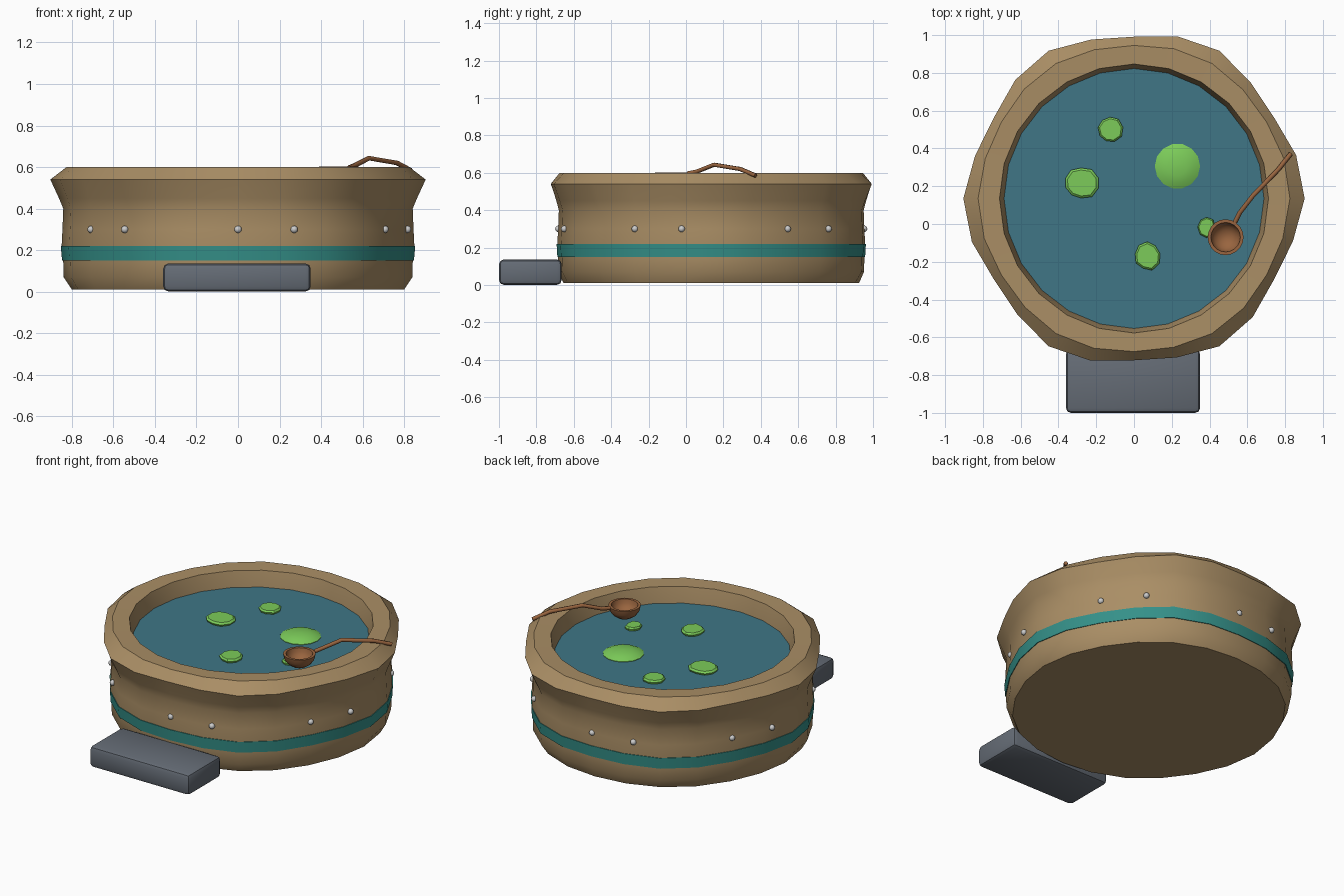
import bpy, bmesh, math, random
from mathutils import Vector

if "Cube" in bpy.data.objects:
    bpy.data.objects.remove(bpy.data.objects["Cube"])

random.seed(4)
CY = 0.135          # tub centre in y
SIDES = 24
WATER_Z = 0.50


def material(name, rgb):
    m = bpy.data.materials.new(name)
    m.diffuse_color = (*rgb, 1)
    m.use_nodes = True
    m.node_tree.nodes["Principled BSDF"].inputs["Base Color"].default_value = m.diffuse_color
    return m


WOOD = material("tan_wood", (0.40, 0.27, 0.13))
TEAL = material("teal_band", (0.035, 0.28, 0.25))
WATER = material("water", (0.05, 0.18, 0.24))
LEAF = material("leaf_green", (0.20, 0.60, 0.10))
COPPER = material("copper", (0.32, 0.13, 0.05))
SLATE = material("slate", (0.13, 0.15, 0.18))


def finish(bm, name, mat=None, angle=30):
    bmesh.ops.recalc_face_normals(bm, faces=bm.faces[:])
    me = bpy.data.meshes.new(name)
    bm.to_mesh(me)
    bm.free()
    ob = bpy.data.objects.new(name, me)
    bpy.context.collection.objects.link(ob)
    if mat:
        me.materials.append(mat)
    bpy.ops.object.select_all(action='DESELECT')
    ob.select_set(True)
    bpy.context.view_layer.objects.active = ob
    bpy.ops.object.shade_smooth_by_angle(angle=math.radians(angle))
    return ob


def lobed(r, amp, a):
    """Radius of the six-lobed hand-carved outline."""
    return r + amp * math.cos(6 * a - 0.35)


def lathe(name, profile, mat, centre=(0, CY), sides=SIDES, angle=30, closed=False):
    """Spin (radius, lobe amount, z) points; caps the ends unless closed."""
    bm = bmesh.new()
    rings = []
    for r, amp, z in profile:
        ring = []
        for i in range(sides):
            a = 2 * math.pi * i / sides
            q = lobed(r, amp, a)
            ring.append(bm.verts.new((centre[0] + q * math.cos(a), centre[1] + q * math.sin(a), z)))
        rings.append(ring)
    pairs = list(zip(rings, rings[1:]))
    if closed:
        pairs.append((rings[-1], rings[0]))
    for lo, hi in pairs:
        for i in range(sides):
            j = (i + 1) % sides
            bm.faces.new((lo[i], lo[j], hi[j], hi[i]))
    if not closed:
        bm.faces.new(rings[0])
        bm.faces.new(rings[-1])
    return finish(bm, name, mat, angle)


# Tub body with flared rim and inner wall
lathe("tub", [
    (0.795, 0.005, 0.01), (0.828, 0.012, 0.07), (0.830, 0.012, 0.14),
    (0.836, 0.014, 0.22), (0.832, 0.014, 0.30), (0.828, 0.014, 0.40),
    (0.845, 0.018, 0.45), (0.880, 0.025, 0.54), (0.818, 0.008, 0.60),
    (0.712, 0.0, 0.597), (0.688, 0.0, 0.50), (0.685, 0.0, 0.47)], WOOD)

# Painted band
lathe("band", [
    (0.825, 0.012, 0.15), (0.835, 0.013, 0.15),
    (0.840, 0.014, 0.22), (0.830, 0.014, 0.22)], TEAL, closed=True)

# Water surface
lathe("water", [(0.688, 0, WATER_Z - 0.01), (0.688, 0, WATER_Z)], WATER, sides=48)

# Studs in pairs around the tub
for k in range(6):
    for n, deg in enumerate((30, 49)):
        a = math.radians(deg + 60 * k)
        r = lobed(0.832, 0.014, a) - 0.002
        bm = bmesh.new()
        bmesh.ops.create_icosphere(bm, subdivisions=2, radius=0.018)
        bmesh.ops.translate(bm, verts=bm.verts[:], vec=(r * math.cos(a), CY + r * math.sin(a), 0.30))
        finish(bm, f"stud_{k * 2 + n + 1}")

# Step slab at the front
bm = bmesh.new()
bmesh.ops.create_cube(bm, size=1)
for v in bm.verts:
    v.co = Vector((v.co.x * 0.71 - 0.005, v.co.y * 0.335 - 0.832, v.co.z * 0.135 + 0.0685))
bmesh.ops.bevel(bm, geom=bm.edges[:], offset=0.025, segments=2, profile=0.5, affect='EDGES')
finish(bm, "step_slab", SLATE)


# Floating leaves: irregular thin pads
def leaf(name, x, y, rx, ry, corners):
    bm = bmesh.new()
    rings = []
    jit = [random.uniform(0.9, 1.08) for _ in range(corners)]
    turn = math.pi / 2
    for s, z in ((0.9, -0.004), (1.0, 0.012), (0.86, 0.022)):
        rings.append([bm.verts.new((
            x + rx * s * jit[i] * math.cos(turn + 2 * math.pi * i / corners),
            y + ry * s * jit[i] * math.sin(turn + 2 * math.pi * i / corners),
            WATER_Z + z)) for i in range(corners)])
    for lo, hi in zip(rings, rings[1:]):
        for i in range(corners):
            j = (i + 1) % corners
            bm.faces.new((lo[i], lo[j], hi[j], hi[i]))
    bm.faces.new(rings[0])
    bm.faces.new(rings[-1])
    finish(bm, name, LEAF)


for n, args in enumerate([(-0.127, 0.50, 0.067, 0.07, 9), (-0.28, 0.217, 0.092, 0.085, 10),
                          (0.385, -0.016, 0.048, 0.055, 8), (0.07, -0.17, 0.07, 0.075, 9)]):
    leaf(f"leaf_{n + 1}", *args)

# Large low dome pad
lathe("large_pad", [(0.12, 0, WATER_Z - 0.005), (0.12, 0, WATER_Z + 0.003), (0.09, 0, WATER_Z + 0.018),
                    (0.05, 0, WATER_Z + 0.027), (0.01, 0, WATER_Z + 0.03)],
      LEAF, centre=(0.23, 0.306), sides=14, angle=60)

# Ladle bowl: outer and inner skin
outer = [(0.095 * math.sin(t), 0, 0.602 - 0.085 * math.cos(t)) for t in (0.15, 0.5, 0.85, 1.2, 1.57)]
inner = [(0.078 * math.sin(t), 0, 0.602 - 0.068 * math.cos(t)) for t in (1.57, 1.2, 0.85, 0.5, 0.15)]
lathe("ladle_bowl", outer + inner, COPPER, centre=(0.485, -0.07), sides=20, angle=40)

# Ladle handle
cu = bpy.data.curves.new("ladle_handle", 'CURVE')
cu.dimensions = '3D'
cu.bevel_depth = 0.012
cu.bevel_resolution = 1
cu.use_fill_caps = True
path = [(0.535, 0.01, 0.597), (0.56, 0.06, 0.607), (0.63, 0.15, 0.643), (0.765, 0.29, 0.620), (0.83, 0.372, 0.585)]
sp = cu.splines.new('POLY')
sp.points.add(len(path) - 1)
for p, co in zip(sp.points, path):
    p.co = (*co, 1)
handle = bpy.data.objects.new("ladle_handle", cu)
bpy.context.collection.objects.link(handle)
cu.materials.append(COPPER)
